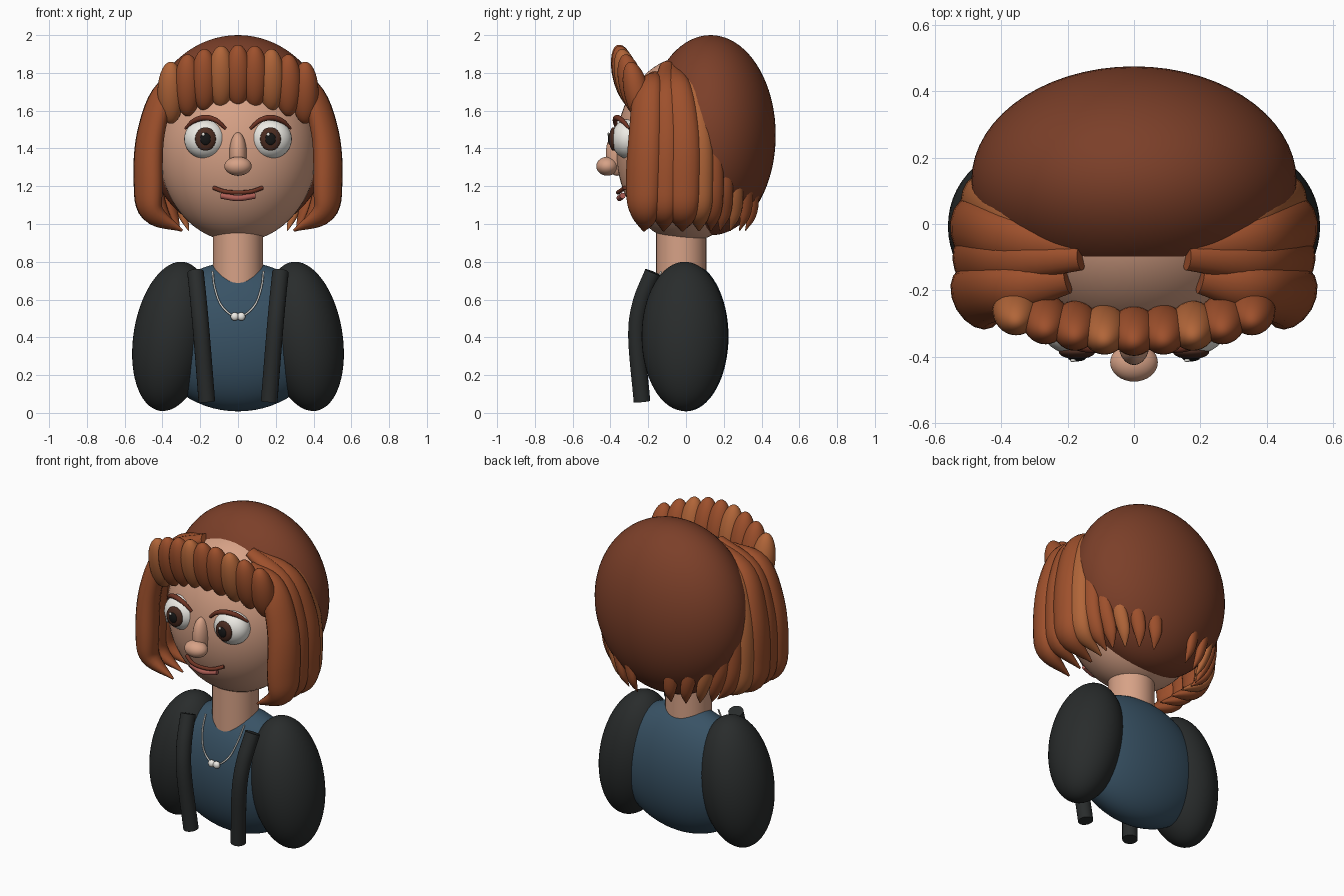
import bpy, bmesh, math
from mathutils import Vector

if "Cube" in bpy.data.objects:
    bpy.data.objects.remove(bpy.data.objects["Cube"])


def mat(name, r, g, b):
    m = bpy.data.materials.new(name)
    m.diffuse_color = (r, g, b, 1)
    m.use_nodes = True
    m.node_tree.nodes["Principled BSDF"].inputs["Base Color"].default_value = m.diffuse_color
    return m


SKIN = mat("skin", .68, .36, .24)
HAIR_DARK = mat("hair_dark", .20, .050, .022)
HAIR = mat("hair", .34, .080, .025)
HAIR_LIGHT = mat("hair_light", .44, .130, .040)
SHIRT = mat("shirt_blue", .040, .085, .130)
JACKET = mat("jacket_black", .022, .025, .025)
WHITE = mat("white", .85, .83, .78)
IRIS = mat("iris_brown", .07, .025, .015)
BLACK = mat("black", .008, .008, .008)
BROW = mat("brow_brown", .16, .035, .018)
LIP = mat("lip", .42, .11, .09)


def finish(bm, name, material):
    bmesh.ops.recalc_face_normals(bm, faces=bm.faces)
    for f in bm.faces:
        f.smooth = len(f.verts) < 5
    me = bpy.data.meshes.new(name)
    bm.to_mesh(me)
    bm.free()
    me.materials.append(material)
    ob = bpy.data.objects.new(name, me)
    bpy.context.collection.objects.link(ob)
    return ob


def ball(name, loc, radii, material, rot=(0, 0, 0), seg=32):
    bm = bmesh.new()
    bmesh.ops.create_uvsphere(bm, u_segments=seg, v_segments=seg * 2 // 3, radius=1)
    ob = finish(bm, name, material)
    ob.location, ob.scale = loc, radii
    ob.rotation_euler = [math.radians(a) for a in rot]
    return ob


def spline(vals, t):
    """Catmull-Rom through a list of vectors, t in 0..1."""
    n = len(vals) - 1
    i = min(int(t * n), n - 1)
    u = t * n - i
    b, c = vals[i], vals[i + 1]
    a = vals[i - 1] if i > 0 else b * 2 - c
    d = vals[i + 2] if i + 2 <= n else c * 2 - b
    return .5 * (2 * b + (c - a) * u + (2 * a - 5 * b + 4 * c - d) * u * u
                 + (3 * b - a - 3 * c + d) * u ** 3)


def tube(name, pts, radii, material, flat=1.0, centre=(0, 3, 1), steps=24, sides=14):
    """Sweep an ellipse along a path; its thin axis points away from centre."""
    pts = [Vector(p) for p in pts]
    centre = Vector(centre)
    if not isinstance(radii, (list, tuple)):
        radii = [radii] * len(pts)
    path = [spline(pts, k / steps) for k in range(steps + 1)]
    bm = bmesh.new()
    rings = []
    for k, p in enumerate(path):
        tan = (path[min(k + 1, steps)] - path[max(k - 1, 0)]).normalized()
        wide = tan.cross(p - centre).normalized()
        thin = wide.cross(tan)
        r = max(spline(radii, k / steps), .002)
        rings.append([bm.verts.new(p + r * (wide * math.cos(a) + thin * flat * math.sin(a)))
                      for a in (2 * math.pi * j / sides for j in range(sides))])
    for r0, r1 in zip(rings, rings[1:]):
        for j in range(sides):
            bm.faces.new((r0[j], r0[j - 1], r1[j - 1], r1[j]))
    bm.faces.new(rings[0])
    bm.faces.new(rings[-1])
    return finish(bm, name, material)


# Body, neck and head
ball("torso", (0, 0, .405), (.46, .225, .397), SHIRT, seg=48)
tube("neck", [(0, -.025, .6), (0, -.025, .8), (0, -.025, 1.0)], .133, SKIN, sides=32, steps=4)
ball("head", (0, 0, 1.395), (.42, .37, .49), SKIN, seg=48)
ball("hair_cap", (0, .13, 1.47), (.49, .345, .53), HAIR_DARK, seg=60)

# Nose
ball("nose_bridge", (0, -.365, 1.37), (.046, .06, .115), SKIN)
ball("nose_tip", (0, -.417, 1.306), (.072, .058, .05), SKIN)

# Mouth
tube("upper_lip", [(-.13, -.325, 1.192), (-.07, -.352, 1.172), (0, -.36, 1.167),
                   (.07, -.352, 1.172), (.13, -.325, 1.192)], .011, BROW)
tube("lower_lip", [(-.09, -.335, 1.150), (0, -.352, 1.137), (.09, -.335, 1.150)], .016, LIP)

# Necklace and pendant
half = [(.135, -.13, .75), (.125, -.175, .67), (.095, -.212, .58), (.045, -.23, .525)]
tube("necklace", [(-x, y, z) for x, y, z in half] + [(0, -.232, .51)] + half[::-1],
     .005, WHITE, sides=8, steps=32)

# Side strands: start point, (x, y) of the hanging part, half width
strands = [
    ((.20, -.17, 1.78), (.475, -.225), .100, HAIR),
    ((.16, -.105, 1.84), (.485, -.12), .085, HAIR),
    ((.18, -.08, 1.82), (.485, -.02), .100, HAIR),
    ((.22, -.03, 1.80), (.470, .07), .075, HAIR_LIGHT),
    ((.24, .04, 1.78), (.440, .14), .060, HAIR),
    ((.24, .10, 1.78), (.395, .20), .050, HAIR),
    ((.22, .16, 1.78), (.335, .26), .045, HAIR_LIGHT),
    ((.18, .20, 1.78), (.255, .315), .045, HAIR),
    ((.10, .22, 1.78), (.150, .35), .045, HAIR),
]

for s, side in ((-1, "left"), (1, "right")):
    # Sleeve and jacket lapel
    ball(side + "_sleeve", (s * .35, -.007, .405), (.203, .228, .399), JACKET,
         rot=(0, -9.4 * s, 0), seg=48)
    tube(side + "_lapel", [(s * .225, -.175, .745), (s * .208, -.24, .58),
                           (s * .192, -.262, .40), (s * .165, -.233, .06)], .044, JACKET, sides=20)
    ball(side + "_pendant_bead", (s * .017, -.238, .51), (.022, .018, .022), WHITE, seg=16)
    ball(side + "_earring", (s * .425, -.08, 1.27), (.028, .028, .04), WHITE, seg=16)

    # Eye
    ball(side + "_eye", (s * .173, -.305, 1.45), (.112, .09, .105), WHITE)
    ball(side + "_iris", (s * .172, -.385, 1.45), (.055, .022, .062), IRIS, seg=24)
    ball(side + "_pupil", (s * .172, -.402, 1.45), (.028, .012, .032), BLACK, seg=18)
    ball(side + "_glint", (s * .172 - .012, -.411, 1.475), (.009, .005, .009), WHITE, seg=12)
    tube(side + "_brow", [(s * .065, -.368, 1.505), (s * .115, -.375, 1.548), (s * .175, -.365, 1.563),
                          (s * .235, -.335, 1.545), (s * .28, -.30, 1.505)],
         [.008, .013, .015, .013, .006], BROW)

    # Hair strands draping over the side and curling in under the jaw
    for i, (start, (mx, my), w, m) in enumerate(strands):
        x0, y0, z0 = start
        back = max(0, min(1, (my - .05) / .15))   # rear strands hug the cap
        tip = .62 + .16 * back
        low = .95 - .07 * back
        path = [(x0, y0, z0),
                (mx * .79, y0 * .45 + my * .55, 1.71),
                (mx * .97, my * .95, 1.48),
                (mx, my, 1.22),
                (mx * low, my, 1.06),
                (mx * tip, my * (1 - .1 * back), .965)]
        tube(f"{side}_strand_{i + 1}", [(s * x, y, z) for x, y, z in path],
             [w * k for k in (.42, .8, .95, 1, .8, .08)], m,
             flat=.68, centre=(0, .05, 1.35), steps=30, sides=16)

# Fringe: nine leaning locks following the forehead
for i in range(9):
    x = (i - 4) * .0888
    k = (x / .355) ** 2
    ball(f"fringe_lock_{i + 1}", (x, -.322 + .062 * k, 1.785 - .09 * k), (.071, .067, .168),
         (HAIR_LIGHT, HAIR, HAIR)[(i + 3) % 3] if i % 4 else (HAIR, HAIR_LIGHT)[i == 0],
         rot=(13, 0, 0), seg=28)
